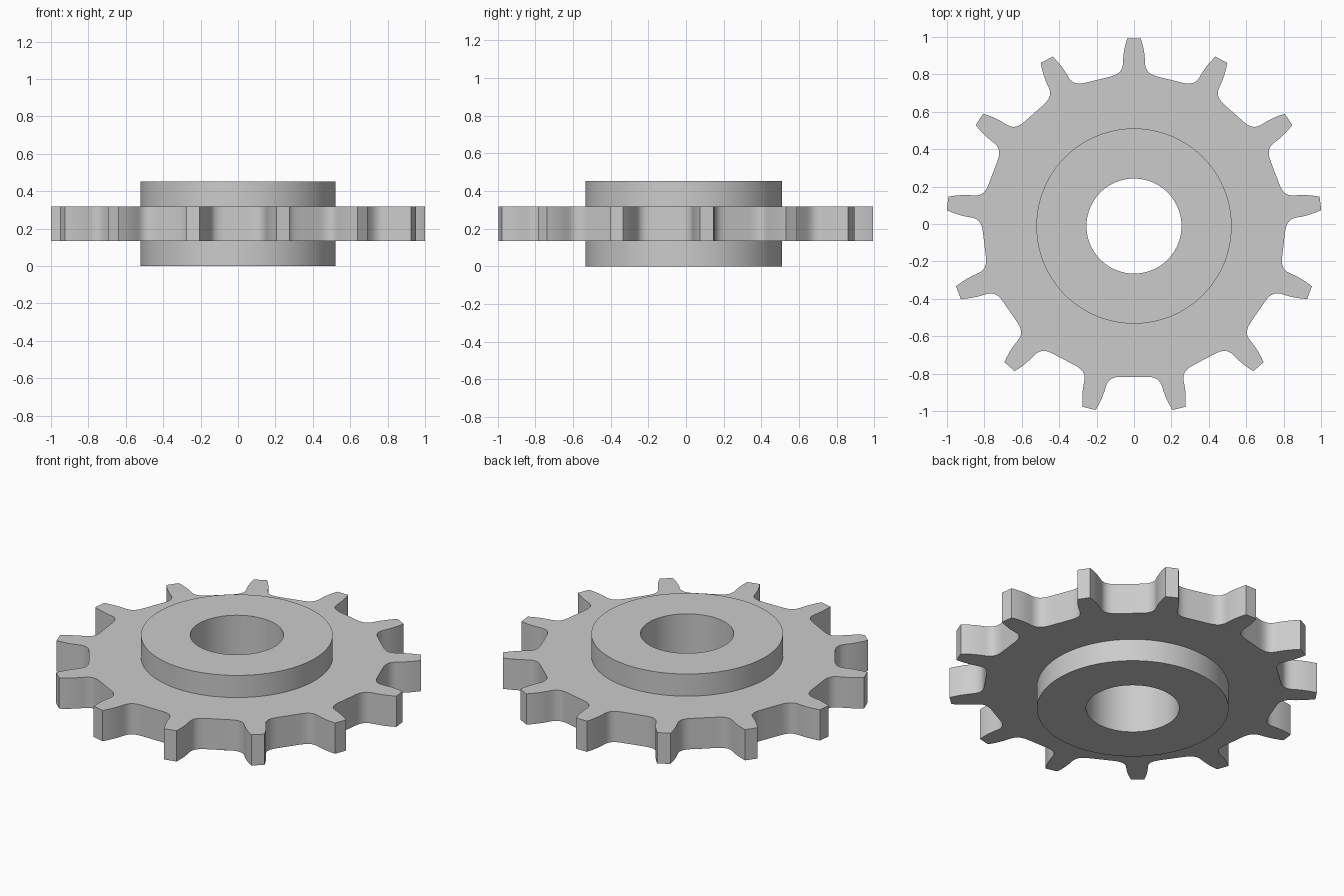
import bpy
import bmesh
from math import sin, cos, atan2, radians, tau
from mathutils import Vector
from mathutils.geometry import interpolate_bezier

cube = bpy.data.objects.get("Cube")
if cube:
    bpy.data.objects.remove(cube, do_unlink=True)

TEETH = 13
CENTRE_Y = -0.011
HUB_RADIUS, BORE_RADIUS = 0.522, 0.254
HEIGHT, PLATE_BOTTOM, PLATE_TOP = 0.452, 0.134, 0.319
PITCH = tau / TEETH

steel = bpy.data.materials.new("steel_grey")
steel.use_nodes = True
colour = (0.6, 0.6, 0.6, 1)
steel.diffuse_color = colour
steel.node_tree.nodes["Principled BSDF"].inputs["Base Color"].default_value = colour


def bezier(points, steps):
    return interpolate_bezier(*[Vector(p) for p in points], steps)


def turned(p, angle):
    """Rotate a point clockwise about the axle."""
    return Vector((p.x * cos(angle) + p.y * sin(angle),
                   p.y * cos(angle) - p.x * sin(angle)))


# Half tooth: tip corner, bulging flank, then the concave root fillet
flank = bezier([(0.036, 1.004), (0.049, 0.965), (0.058, 0.92), (0.059, 0.875)], 7)
flank += bezier([(0.059, 0.875), (0.06, 0.83), (0.081, 0.81), (0.13, 0.798)], 10)[1:]

# One pitch: left flank, tip, right flank, flat valley to the next tooth
left = [Vector((-p.x, p.y)) for p in reversed(flank)]
tooth = left + [Vector((0, flank[0].y))] + flank
next_root = turned(left[0], PITCH)
tooth += [flank[-1].lerp(next_root, i / 5) for i in range(1, 5)]
outline = [turned(p, i * PITCH) for i in range(TEETH) for p in tooth]


def circle(radius):
    """Circle whose points share the polar angles of the tooth outline."""
    angles = [atan2(p.y, p.x) for p in outline]
    return [Vector((radius * cos(a), radius * sin(a))) for a in angles]


bore, hub = circle(BORE_RADIUS), circle(HUB_RADIUS)

# Closed chain of loops: bore, top hub, toothed plate, bottom hub
sections = [(bore, HEIGHT), (hub, HEIGHT), (hub, PLATE_TOP), (outline, PLATE_TOP),
            (outline, PLATE_BOTTOM), (hub, PLATE_BOTTOM), (hub, 0), (bore, 0)]
bm = bmesh.new()
loops = [[bm.verts.new((p.x, p.y + CENTRE_Y, z)) for p in pts] for pts, z in sections]
count = len(outline)
for k, loop in enumerate(loops):
    following = loops[(k + 1) % len(loops)]
    for i in range(count):
        j = (i + 1) % count
        bm.faces.new((loop[i], loop[j], following[j], following[i]))
bmesh.ops.recalc_face_normals(bm, faces=bm.faces)

mesh = bpy.data.meshes.new("sprocket")
bm.to_mesh(mesh)
bm.free()
mesh.materials.append(steel)
sprocket = bpy.data.objects.new("sprocket", mesh)
bpy.context.collection.objects.link(sprocket)

# Smooth the curved walls, keep the rims and tooth corners crisp
bpy.ops.object.select_all(action='DESELECT')
sprocket.select_set(True)
bpy.context.view_layer.objects.active = sprocket
bpy.ops.object.shade_smooth_by_angle(angle=radians(30))
